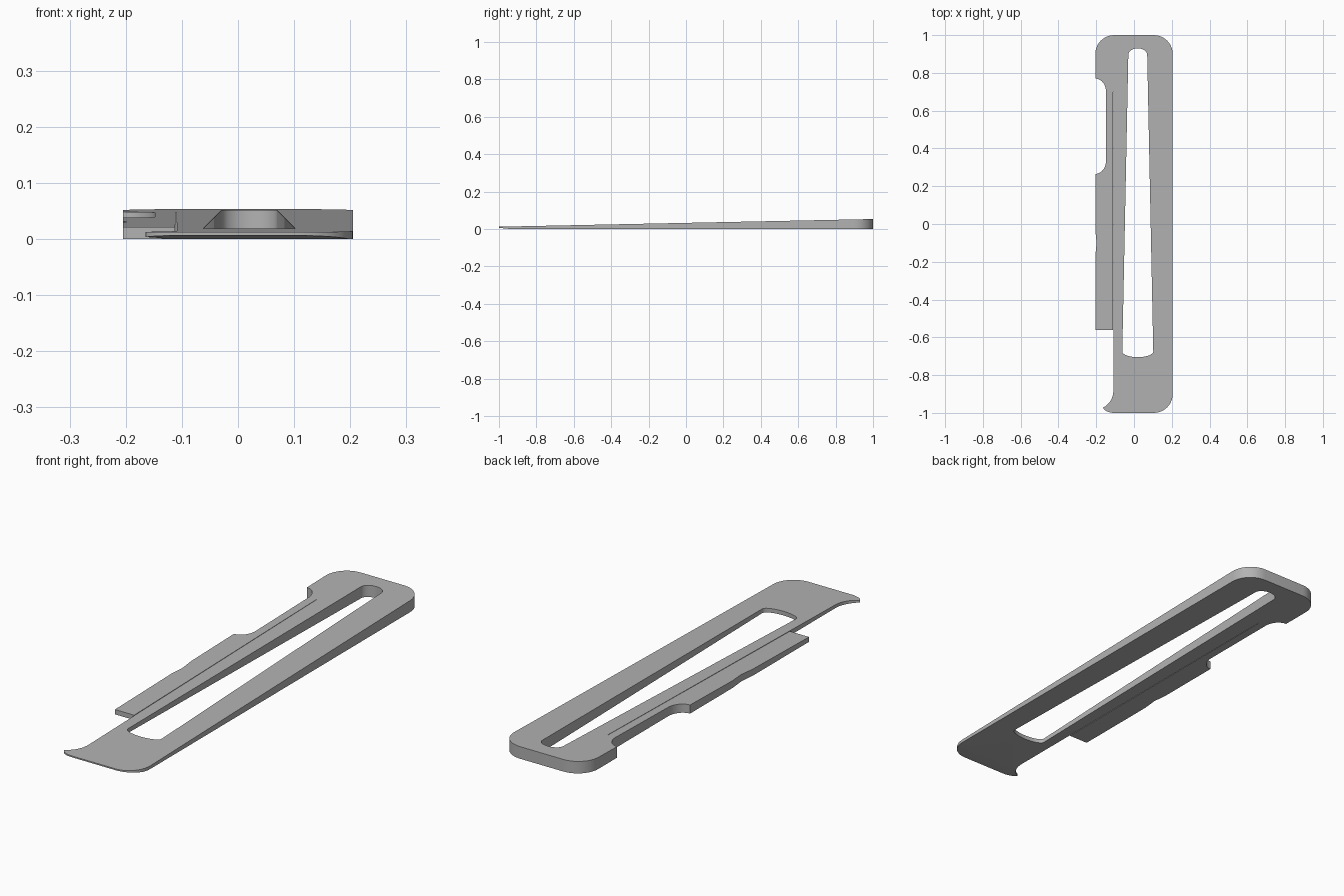
import bpy
import bmesh
from math import sin, cos, radians

cube = bpy.data.objects.get("Cube")
if cube:
    bpy.data.objects.remove(cube, do_unlink=True)

BACK_Z, FRONT_Z = 0.053, 0.012
CHAMFER_Y, CHAMFER_Z = -0.94, 0.006


def arc(cx, cy, rx, ry, start, end, steps=10):
    """Points along part of an ellipse, angles in degrees."""
    angles = [radians(start + (end - start) * i / steps) for i in range(steps + 1)]
    return [(cx + rx * cos(a), cy + ry * sin(a)) for a in angles]


def top_height(y):
    return FRONT_Z + (BACK_Z - FRONT_Z) * (y + 1) / 2


# Outer outline, counterclockwise from the front right corner
outline = arc(0.105, -0.9, 0.1, 0.1, -90, 0)
outline += arc(0.105, 0.9, 0.1, 0.1, 0, 90)
outline += arc(-0.105, 0.9, 0.1, 0.1, 90, 180)
# Long side notch
outline += arc(-0.205, 0.7, 0.057, 0.07, 90, 0)
outline += arc(-0.205, 0.335, 0.057, 0.07, 0, -90)
# Outer edge of the spring arm with its shallow finger dip
outline += [(-0.205, -0.03), (-0.202, -0.06), (-0.198, -0.1),
            (-0.202, -0.14), (-0.205, -0.17), (-0.205, -0.56)]
# Narrow slit between spring arm and body
outline += [(-0.112, -0.56), (-0.111, 0.7), (-0.1095, 0.7), (-0.109, -0.56)]
# Hooked tip at the front left
outline += arc(-0.2, -0.88, 0.091, 0.1, 0, -67)
outline += arc(-0.105, -0.965, 0.06, 0.035, 190, 270, 6)

# Tapered slot with curved ends
slot = arc(0.02, -0.675, 0.082, 0.03, 180, 360, 14)
slot += arc(0.02, 0.895, 0.05, 0.035, 0, 180, 14)

bm = bmesh.new()
edges = []
for loop in (outline, slot):
    verts = [bm.verts.new((x, y, 0)) for x, y in loop]
    edges += [bm.edges.new((v, verts[(i + 1) % len(verts)])) for i, v in enumerate(verts)]
bmesh.ops.triangle_fill(bm, use_beauty=True, use_dissolve=False, edges=edges)

# Crease for the lifted front underside
bmesh.ops.bisect_plane(bm, geom=bm.verts[:] + bm.edges[:] + bm.faces[:],
                       plane_co=(0, CHAMFER_Y, 0), plane_no=(0, 1, 0))

# Thicken into a wedge with a sloping top
bottom = bm.verts[:]
result = bmesh.ops.extrude_face_region(bm, geom=bm.faces[:], use_keep_orig=True)
top = [g for g in result["geom"] if isinstance(g, bmesh.types.BMVert)]
for v in top:
    v.co.z = top_height(v.co.y)
for v in bottom:
    v.co.z = CHAMFER_Z * max(0, CHAMFER_Y - v.co.y) / (1 + CHAMFER_Y)
bmesh.ops.recalc_face_normals(bm, faces=bm.faces[:])

mesh = bpy.data.meshes.new("wedge_plate")
bm.to_mesh(mesh)
bm.free()
plate = bpy.data.objects.new("wedge_plate", mesh)
bpy.context.scene.collection.objects.link(plate)

# Plain grey finish
grey = bpy.data.materials.new("plain_grey")
grey.use_nodes = True
colour = (0.45, 0.45, 0.45, 1)
grey.diffuse_color = colour
grey.node_tree.nodes["Principled BSDF"].inputs["Base Color"].default_value = colour
mesh.materials.append(grey)

# Smooth the rounded walls, keep the rims sharp
bpy.ops.object.select_all(action="DESELECT")
plate.select_set(True)
bpy.context.view_layer.objects.active = plate
bpy.ops.object.shade_smooth_by_angle(angle=radians(30))
